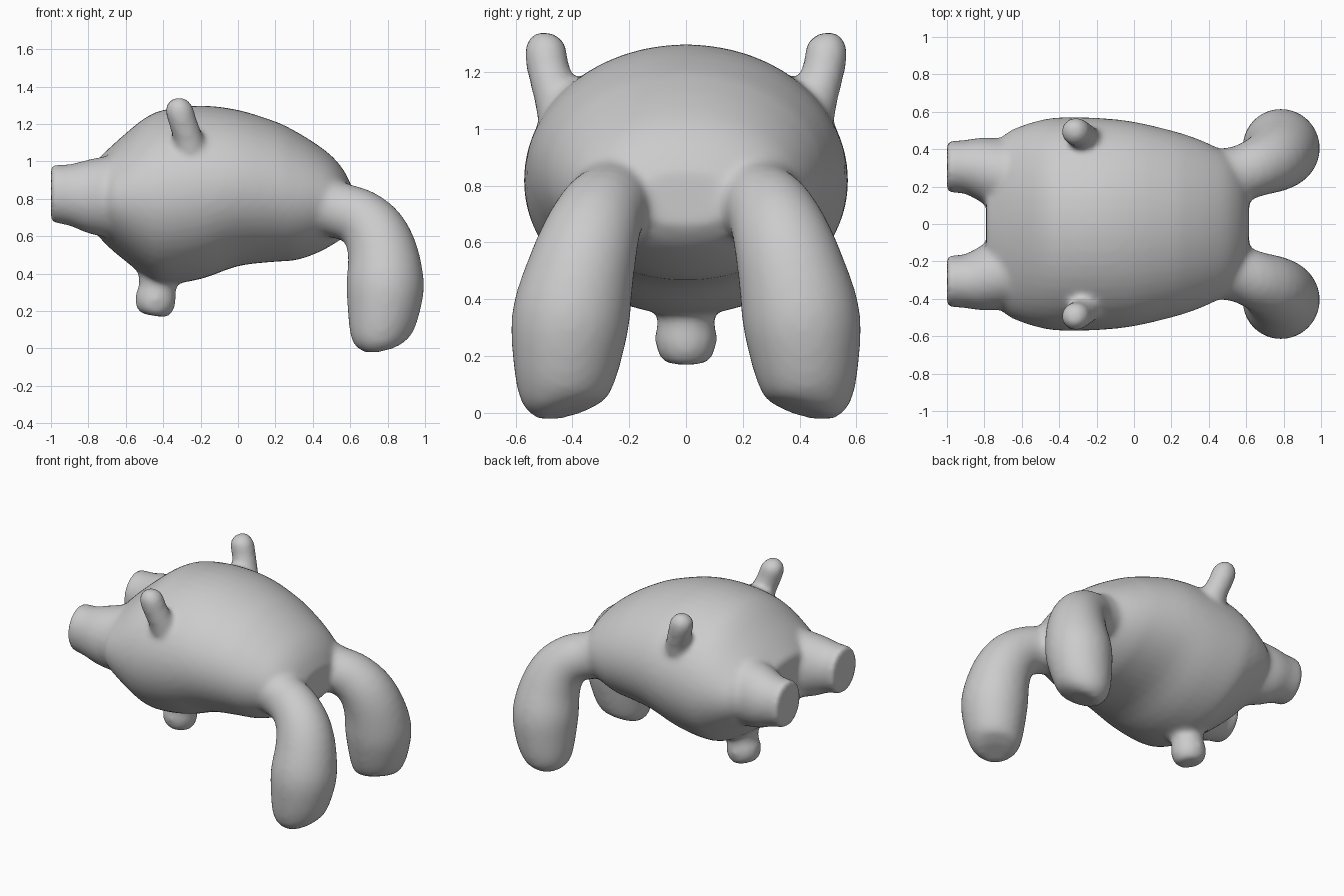
import bpy, bmesh, math
from mathutils import Vector

if "Cube" in bpy.data.objects:
    bpy.data.objects.remove(bpy.data.objects["Cube"])

grey = bpy.data.materials.new("plain grey")
grey.diffuse_color = (0.6, 0.6, 0.6, 1)
grey.use_nodes = True
grey.node_tree.nodes["Principled BSDF"].inputs["Base Color"].default_value = grey.diffuse_color


def spline(rows, steps):
    """Smoothly interpolate rows of numbers (Catmull-Rom)."""
    out = []
    for i in range(len(rows) - 1):
        p0, p1, p2, p3 = (rows[max(0, min(len(rows) - 1, i + k))] for k in (-1, 0, 1, 2))
        for s in range(steps):
            t = s / steps
            out.append([0.5 * (2 * b + (c - a) * t + (2 * a - 5 * b + 4 * c - d) * t * t
                               + (3 * b - a - 3 * c + d) * t ** 3)
                        for a, b, c, d in zip(p0, p1, p2, p3)])
    return out + [list(rows[-1])]


def loft(bm, rows, axis=None, sides=28, steps=3):
    """Closed tube through rows of (x, y, z, side radius, other radius)."""
    rows = spline(rows, steps)
    pts = [Vector(r[:3]) for r in rows]
    rings = []
    for i, r in enumerate(rows):
        t = axis or (pts[min(i + 1, len(pts) - 1)] - pts[max(i - 1, 0)]).normalized()
        side = Vector((0, 1, 0))
        side = (side - t * side.dot(t)).normalized()
        up = t.cross(side)
        rings.append([bm.verts.new(pts[i] + side * r[3] * math.cos(a) + up * r[4] * math.sin(a))
                      for a in (2 * math.pi * k / sides for k in range(sides))])
    for a, b in zip(rings, rings[1:]):
        for k in range(sides):
            n = (k + 1) % sides
            bm.faces.new((a[k], a[n], b[n], b[k]))
    bm.faces.new(rings[0][::-1])
    bm.faces.new(rings[-1])


def tube(rows):
    return [(x, y, z, r, r) for x, y, z, r in rows]


bm = bmesh.new()
X = Vector((1, 0, 0))

# paired parts: snout stubs, ears, hind legs
loft(bm, [(-1.0, .305, .828, .138, .155), (-.9, .305, .82, .145, .165),
          (-.8, .285, .812, .178, .198), (-.65, .25, .81, .2, .23)], X)
loft(bm, tube([(-.24, .43, 1.0, .085), (-.265, .46, 1.12, .078), (-.295, .485, 1.21, .075),
               (-.315, .495, 1.28, .075), (-.32, .5, 1.32, .055), (-.322, .5, 1.34, .025)]))
loft(bm, tube([(.40, .24, .78, .16), (.55, .265, .735, .15), (.65, .30, .70, .155),
               (.73, .335, .62, .172), (.775, .37, .5, .19), (.787, .405, .34, .208),
               (.777, .42, .2, .193), (.763, .43, .09, .168), (.765, .43, .03, .14),
               (.77, .425, .0, .09)]))
mirrored = bmesh.ops.duplicate(bm, geom=bm.verts[:] + bm.edges[:] + bm.faces[:])["geom"]
for v in mirrored:
    if isinstance(v, bmesh.types.BMVert):
        v.co.y *= -1

# belly stub
loft(bm, tube([(-.42, 0, .46, .12), (-.43, 0, .33, .1), (-.44, 0, .27, .11),
               (-.445, 0, .21, .1), (-.45, 0, .175, .07)]))

# body: x, top, bottom, half width
profile = [(-.79, .97, .65, .3), (-.7, 1.06, .55, .47), (-.6, 1.15, .465, .525),
           (-.5, 1.23, .39, .555), (-.4, 1.275, .345, .57), (-.2, 1.298, .37, .568),
           (0, 1.275, .44, .547), (.2, 1.213, .463, .50), (.3, 1.165, .47, .47),
           (.4, 1.105, .50, .43), (.5, 1.03, .55, .375), (.57, .945, .6, .3),
           (.615, .85, .66, .19)]
loft(bm, [(x, 0, (t + b) / 2, w, (t - b) / 2) for x, t, b, w in profile], X, 48)

bmesh.ops.recalc_face_normals(bm, faces=bm.faces[:])
mesh = bpy.data.meshes.new("creature_body")
bm.to_mesh(mesh)
bm.free()
mesh.materials.append(grey)
body = bpy.data.objects.new("creature_body", mesh)
bpy.context.collection.objects.link(body)

# fuse all parts into one skin and soften the joints
remesh = body.modifiers.new("fuse", 'REMESH')
remesh.mode = 'VOXEL'
remesh.voxel_size = 0.018
remesh.use_smooth_shade = True
soften = body.modifiers.new("soften", 'SMOOTH')
soften.factor = 0.5
soften.iterations = 10
